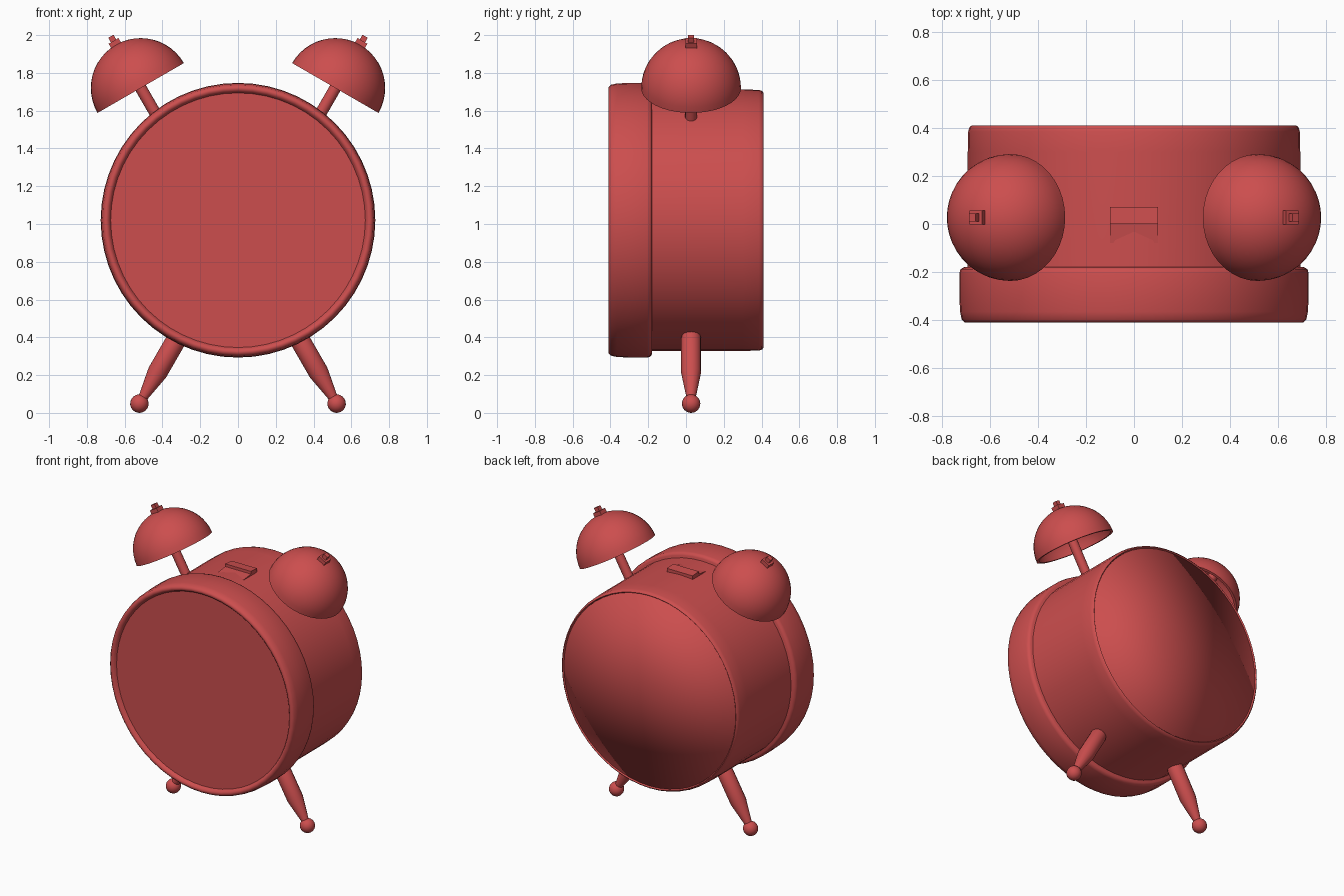
import bpy, bmesh, math
from mathutils import Vector, Matrix

if "Cube" in bpy.data.objects:
    bpy.data.objects.remove(bpy.data.objects["Cube"])

red = bpy.data.materials.new("warm_red")
red.diffuse_color = (0.604, 0.076, 0.076, 1)
red.use_nodes = True
red.node_tree.nodes["Principled BSDF"].inputs["Base Color"].default_value = red.diffuse_color
MID_Y = 0.027          # legs and bells sit on this plane
CENTRE = (0, 0, 1.02)  # centre of the clock drum


def finish(name, bm, matrix, angle):
    bmesh.ops.recalc_face_normals(bm, faces=bm.faces)
    for f in bm.faces:
        f.smooth = True
    mesh = bpy.data.meshes.new(name)
    bm.to_mesh(mesh)
    bm.free()
    mesh.transform(matrix)
    mesh.materials.append(red)
    ob = bpy.data.objects.new(name, mesh)
    bpy.context.collection.objects.link(ob)
    bpy.ops.object.select_all(action='DESELECT')
    ob.select_set(True)
    bpy.context.view_layer.objects.active = ob
    if angle < 180:
        bpy.ops.object.shade_smooth_by_angle(angle=math.radians(angle))
    return ob


def place(origin, axis):
    q = Vector((0, 0, 1)).rotation_difference(Vector(axis))
    return Matrix.Translation(origin) @ q.to_matrix().to_4x4()


def lathe(name, profile, origin, axis, sides, angle=50):
    """Spin (radius, height) points around the axis."""
    bm = bmesh.new()
    rings = []
    for r, h in profile:
        if r == 0:
            rings.append([bm.verts.new((0, 0, h))] * sides)
        else:
            rings.append([bm.verts.new((r * math.cos(2 * math.pi * i / sides),
                                        r * math.sin(2 * math.pi * i / sides), h))
                          for i in range(sides)])
    for a, b in zip(rings, rings[1:]):
        for i in range(sides):
            j = (i + 1) % sides
            loop = list(dict.fromkeys((a[i], a[j], b[j], b[i])))
            bm.faces.new(loop)
    return finish(name, bm, place(origin, axis), angle)


def box(name, size, origin, axis):
    bm = bmesh.new()
    bmesh.ops.create_cube(bm, size=1)
    bmesh.ops.scale(bm, vec=size, verts=bm.verts)
    return finish(name, bm, place(origin, axis), 30)


# Drum: dial with bezel, case shell, and back plate
lathe("bezel_and_dial", [(0, -.388), (.674, -.388), (.682, -.402), (.692, -.41),
                         (.705, -.41), (.717, -.398), (.724, -.365), (.727, -.30),
                         (.727, -.205), (.722, -.188), (.708, -.18), (0, -.18)],
      CENTRE, (0, 1, 0), 56)
lathe("case", [(.692, -.19), (.692, .30), (.690, .385), (.685, .402), (.676, .41),
               (.670, .404), (.668, .30)], CENTRE, (0, 1, 0), 56)
# tapered hidden edge gives the plate its soft domed shading
lathe("back_plate", [(.640, .30), (.669, .402), (0, .402)], CENTRE, (0, 1, 0), 56, 180)

# Snooze button: ramp in front, raised block behind
bm = bmesh.new()
outline = [(-.08, 1.66), (-.08, 1.706), (0, 1.716), (0, 1.735), (.07, 1.73), (.07, 1.66)]
face = bm.faces.new([bm.verts.new((-.1, y, z)) for y, z in outline])
ext = bmesh.ops.extrude_face_region(bm, geom=[face])["geom"]
bmesh.ops.translate(bm, vec=(.2, 0, 0),
                    verts=[g for g in ext if isinstance(g, bmesh.types.BMVert)])
finish("snooze_button", bm, Matrix(), 30)

# Hollow bell half-sphere: outer arc then inner arc
R, T = .264, .018
arc = [math.pi / 2 * i / 12 for i in range(13)]
bell = [(R * math.sin(a) if a else 0, R * math.cos(a)) for a in arc]
bell += [((R - T) * math.sin(a) if a else 0, (R - T) * math.cos(a)) for a in reversed(arc)]

ball = [(.049 * math.sin(math.pi * i / 10) if 0 < i < 10 else 0,
         .049 * math.cos(math.pi * i / 10)) for i in range(11)]

for s, side in ((-1, "left"), (1, "right")):
    # Bell, stem and two-step nut on a shared tilted axis
    up = Vector((s * .5, 0, .866))
    hub = Vector((s * .515, MID_Y, 1.72))
    lathe(side + "_bell", bell, hub, up, 40)
    lathe(side + "_bell_stem", [(0, -.22), (.031, -.22), (.031, .255), (0, .255)],
          hub, up, 16)
    box(side + "_bell_nut", (.06, .06, .04), hub + up * .268, up)
    box(side + "_bell_nut_tip", (.032, .032, .04), hub + up * .296, up)

    # Tapered leg with ball foot
    foot = Vector((s * .522, MID_Y, .049))
    inward = Vector((-s * .5, 0, .866))
    lathe(side + "_foot", ball, foot, inward, 20, 60)
    lathe(side + "_leg", [(0, .02), (.026, .02), (.026, .045), (.053, .19),
                          (.053, .40), (.045, .43), (0, .43)], foot, inward, 16, 30)
